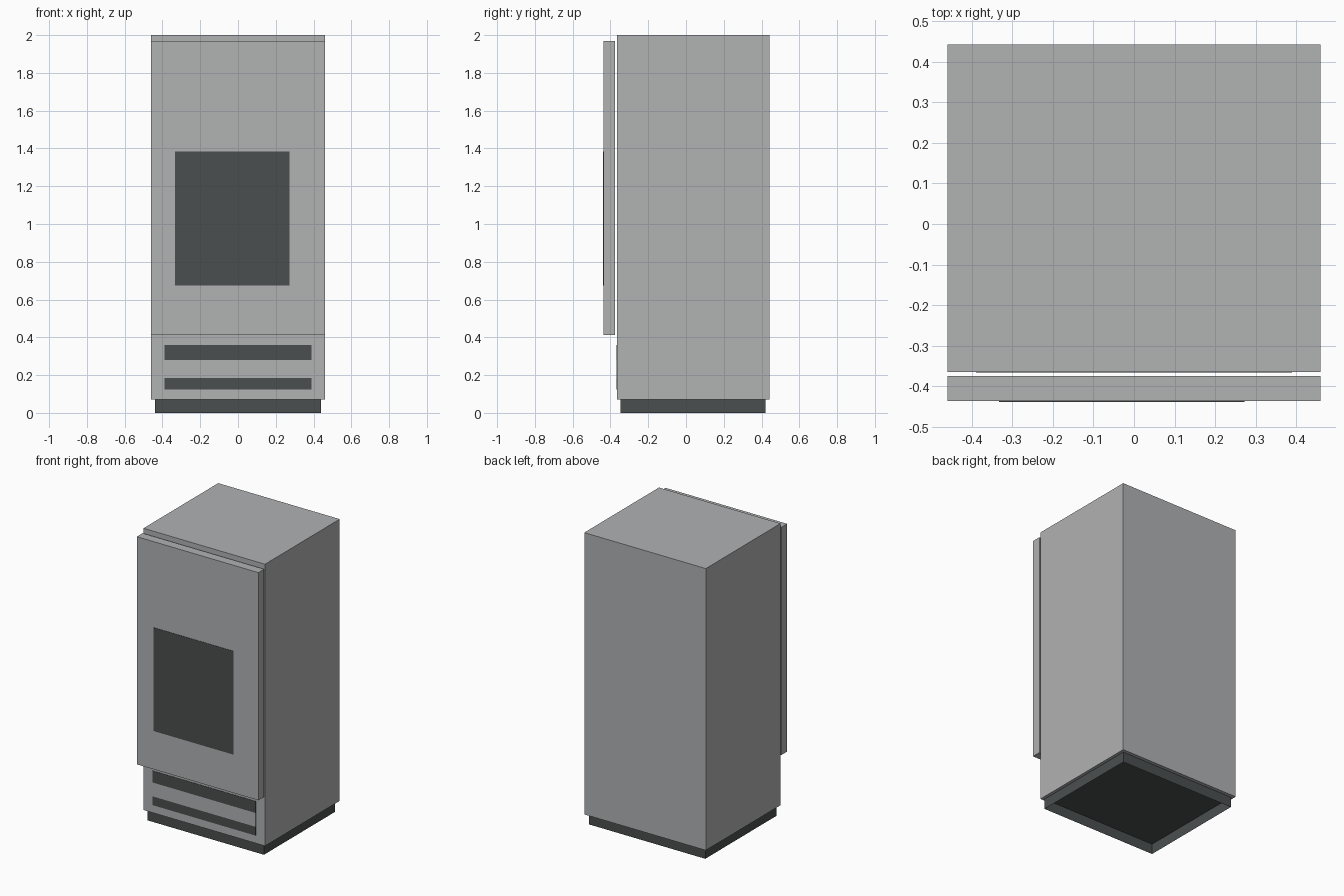
import bpy
import bmesh
from mathutils import Matrix, Vector

cube = bpy.data.objects.get("Cube")
if cube:
    bpy.data.objects.remove(cube, do_unlink=True)


def make_material(name, rgb):
    mat = bpy.data.materials.new(name)
    mat.use_nodes = True
    mat.diffuse_color = (*rgb, 1)
    bsdf = mat.node_tree.nodes["Principled BSDF"]
    bsdf.inputs["Base Color"].default_value = (*rgb, 1)
    bsdf.inputs["Roughness"].default_value = 0.6
    return mat


steel = make_material("steel grey", (0.44, 0.445, 0.45))
dark = make_material("dark charcoal", (0.07, 0.078, 0.078))


def box(name, low, high, mat, open_bottom=False):
    """Axis-aligned box between two corners, optionally without its floor."""
    low, high = Vector(low), Vector(high)
    bm = bmesh.new()
    place = Matrix.Translation((low + high) / 2) @ Matrix.Diagonal((*(high - low), 1))
    bmesh.ops.create_cube(bm, size=1, matrix=place)
    if open_bottom:
        bm.normal_update()
        floor = [f for f in bm.faces if f.normal.z < -0.9]
        bmesh.ops.delete(bm, geom=floor, context="FACES_ONLY")
    mesh = bpy.data.meshes.new(name)
    bm.to_mesh(mesh)
    bm.free()
    mesh.materials.append(mat)
    obj = bpy.data.objects.new(name, mesh)
    bpy.context.collection.objects.link(obj)
    return obj


HALF_W = 0.46
BODY_FRONT, BODY_BACK = -0.365, 0.443
DOOR_FRONT, DOOR_BACK = -0.437, -0.375
PLATE = 0.002

# Cabinet and the hollow plinth it stands on
box("cabinet", (-HALF_W, BODY_FRONT, 0.072), (HALF_W, BODY_BACK, 2), steel)
box("plinth", (-0.44, -0.348, 0), (0.44, 0.42, 0.071), dark, open_bottom=True)

# Door slab with its window
box("door", (-HALF_W, DOOR_FRONT, 0.412), (HALF_W, DOOR_BACK, 1.97), steel)
box("door_window", (-0.333, DOOR_FRONT - PLATE, 0.675),
    (0.273, DOOR_FRONT + PLATE, 1.383), dark)

# Lower grille: two dark vents with a steel slat between them
for name, bottom, top, mat in (
    ("lower_vent", 0.125, 0.185, dark),
    ("vent_slat", 0.185, 0.28, steel),
    ("upper_vent", 0.28, 0.36, dark),
):
    box(name, (-0.39, BODY_FRONT - PLATE, bottom),
        (0.39, BODY_FRONT + PLATE, top), mat)
